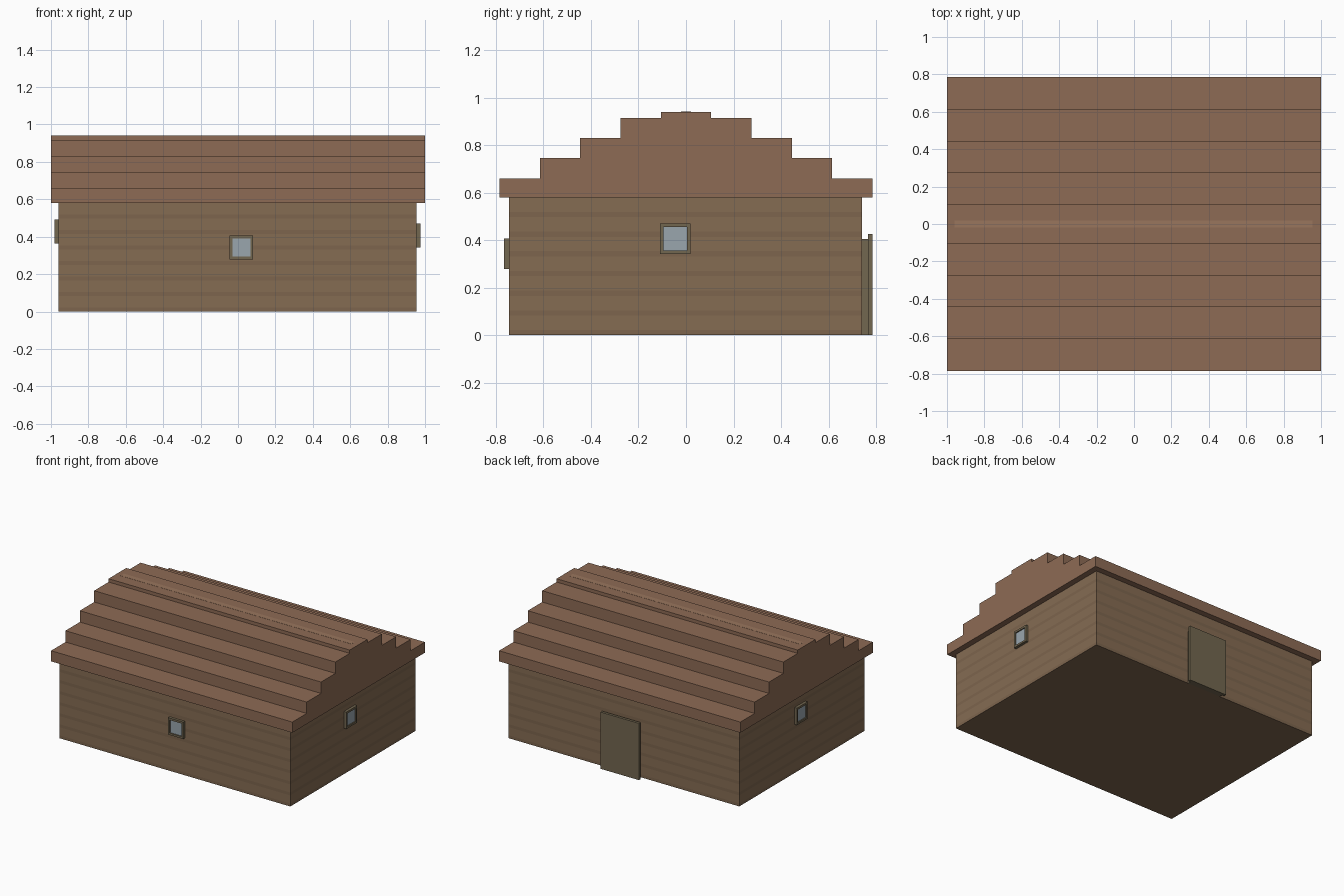
import bpy, bmesh

if "Cube" in bpy.data.objects:
    bpy.data.objects.remove(bpy.data.objects["Cube"])


def material(name, rgb):
    m = bpy.data.materials.new(name)
    m.diffuse_color = (*rgb, 1)
    m.use_nodes = True
    m.node_tree.nodes["Principled BSDF"].inputs["Base Color"].default_value = m.diffuse_color
    return m


WALL = material("wall_wood", (0.235, 0.150, 0.086))
GROOVE = material("wall_groove", (0.205, 0.130, 0.075))
ROOF = material("roof_wood", (0.270, 0.147, 0.090))
RIDGE = material("ridge_wood", (0.320, 0.180, 0.110))
FRAME = material("frame_wood", (0.170, 0.135, 0.080))
GLASS = material("glass", (0.32, 0.38, 0.42))


def make(name, bm, *mats):
    bmesh.ops.recalc_face_normals(bm, faces=bm.faces)
    me = bpy.data.meshes.new(name)
    bm.to_mesh(me)
    bm.free()
    for m in mats:
        me.materials.append(m)
    ob = bpy.data.objects.new(name, me)
    bpy.context.collection.objects.link(ob)
    return ob


def cube(lo, hi):
    bm = bmesh.new()
    bmesh.ops.create_cube(bm, size=1)
    for v in bm.verts:
        v.co = [hi[i] if v.co[i] > 0 else lo[i] for i in range(3)]
    return bm


def box(name, lo, hi, mat):
    return make(name, cube(lo, hi), mat)


# Plank walls: one block cut into bands, with a darker groove between planks
bm = cube((-0.96, -0.745, 0), (0.955, 0.74, 0.58))
pitch, groove = 0.58 / 7, 0.022
for i in range(7):
    for z in (i * pitch, i * pitch + groove):
        if z > 0:
            bmesh.ops.bisect_plane(bm, geom=bm.verts[:] + bm.edges[:] + bm.faces[:],
                                   plane_co=(0, 0, z), plane_no=(0, 0, 1))
for f in bm.faces:
    z = f.calc_center_median().z
    f.material_index = int(z % pitch < groove and z < 0.57)
make("walls", bm, WALL, GROOVE)

# Stepped roof: half profile mirrored across the ridge and extruded along x
half = []
for y, z0, z1 in ((0.785, 0.58, 0.66), (0.615, 0.66, 0.745), (0.445, 0.745, 0.83),
                  (0.275, 0.83, 0.915), (0.105, 0.915, 0.94)):
    half += [(y, z0), (y, z1)]
profile = half + [(-y, z) for y, z in reversed(half)]
bm = bmesh.new()
face = bm.faces.new([bm.verts.new((-1, y, z)) for y, z in profile])
ext = bmesh.ops.extrude_face_region(bm, geom=[face], use_keep_orig=True)
for g in ext["geom"]:
    if isinstance(g, bmesh.types.BMVert):
        g.co.x = 1
make("roof", bm, ROOF)

# Ridge strip showing on the top step
box("ridge_strip", (-0.96, -0.02, 0.92), (0.955, 0.02, 0.941), RIDGE)


# Windows: square frame ring with recessed pane, built facing -y then turned
def window(name, loc, turn, size=0.127, border=0.021, depth=0.02):
    h = size / 2
    bm = cube((-h, -depth, -h), (h, 0, h))
    bm.faces.ensure_lookup_table()
    front = min(bm.faces, key=lambda f: f.calc_center_median().y)
    bmesh.ops.inset_region(bm, faces=[front], thickness=border)
    for v in front.verts:
        v.co.y += 0.0
    ext = bmesh.ops.extrude_discrete_faces(bm, faces=[front])
    pane = ext["faces"][0]
    for v in pane.verts:
        v.co.y += 0.008
    pane.material_index = 1
    ob = make(name, bm, FRAME, GLASS)
    ob.location = loc
    ob.rotation_euler.z = turn


window("front_window", (0.018, -0.745, 0.343), 0)
window("right_window", (0.955, -0.045, 0.406), 1.5707963)
window("left_window", (-0.96, 0.022, 0.428), -1.5707963)

# Back door: inner frame block and a slightly larger outer panel
box("door_frame", (-0.14, 0.74, 0), (0.14, 0.765, 0.405), FRAME)
box("door_panel", (-0.16, 0.765, 0), (0.16, 0.785, 0.425), FRAME)
